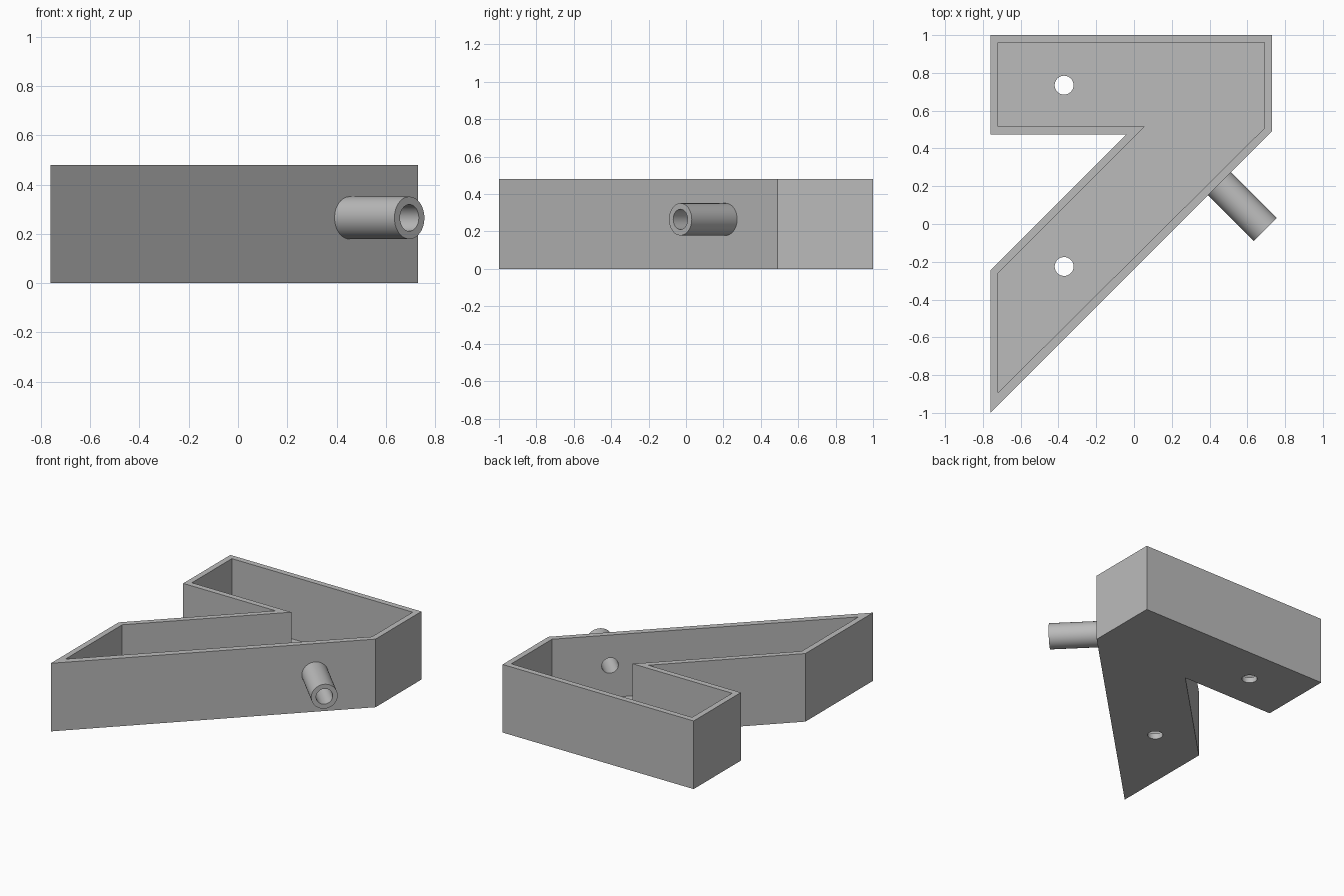
import bpy, bmesh, math
from mathutils import Vector

if "Cube" in bpy.data.objects:
    bpy.data.objects.remove(bpy.data.objects["Cube"])

HEIGHT, FLOOR = 0.48, 0.04
OUTER = [(-0.76, 1), (-0.76, 0.475), (-0.04, 0.475), (-0.76, -0.245),
         (-0.76, -1), (0.73, 0.49), (0.73, 1)]
INNER = [(-0.72, 0.96), (-0.72, 0.515), (0.056, 0.515), (-0.72, -0.261),
         (-0.72, -0.893), (0.69, 0.507), (0.69, 0.96)]

grey = bpy.data.materials.new("grey")
grey.diffuse_color = (0.5, 0.5, 0.5, 1)
grey.use_nodes = True
grey.node_tree.nodes["Principled BSDF"].inputs["Base Color"].default_value = grey.diffuse_color


def add_object(name, bm):
    bmesh.ops.recalc_face_normals(bm, faces=bm.faces)
    mesh = bpy.data.meshes.new(name)
    bm.to_mesh(mesh)
    bm.free()
    obj = bpy.data.objects.new(name, mesh)
    bpy.context.collection.objects.link(obj)
    mesh.materials.append(grey)
    return obj


def prism(name, outline, z0, z1):
    bm = bmesh.new()
    face = bm.faces.new([bm.verts.new((x, y, z0)) for x, y in outline])
    top = bmesh.ops.extrude_face_region(bm, geom=[face])["geom"]
    verts = [v for v in top if isinstance(v, bmesh.types.BMVert)]
    bmesh.ops.translate(bm, verts=verts, vec=(0, 0, z1 - z0))
    return add_object(name, bm)


def rod(name, start, end, radius):
    start, end = Vector(start), Vector(end)
    bm = bmesh.new()
    bmesh.ops.create_cone(bm, cap_ends=True, segments=48, radius1=radius,
                          radius2=radius, depth=(end - start).length)
    obj = add_object(name, bm)
    obj.location = (start + end) / 2
    obj.rotation_euler = (end - start).to_track_quat("Z", "Y").to_euler()
    return obj


def cut(obj, cutter):
    mod = obj.modifiers.new(cutter.name, "BOOLEAN")
    mod.operation, mod.solver, mod.object = "DIFFERENCE", "EXACT", cutter
    cutter.hide_render = True
    cutter.hide_set(True)


# Seven-shaped open tray
tray = prism("tray", OUTER, 0, HEIGHT)
cut(tray, prism("cavity_cutter", INNER, FLOOR, HEIGHT + 0.1))

# Mounting holes through the floor
for i, y in enumerate((0.735, -0.225)):
    cut(tray, rod(f"floor_hole_cutter_{i}", (-0.37, y, -0.1), (-0.37, y, 0.2), 0.05))


# Spout leaving the slanted wall at a right angle
def along(d):
    s = d / math.sqrt(2)
    return (0.4525 + s, 0.2125 - s, 0.265)


spout = rod("spout", along(-0.005), along(0.343), 0.086)
bore = rod("bore_cutter", along(-0.15), along(0.5), 0.054)
cut(tray, bore)
cut(spout, bore)

# Apply the cuts, remove the cutters, smooth the round surfaces
bpy.context.view_layer.update()
graph = bpy.context.evaluated_depsgraph_get()
for obj, mesh in [(o, bpy.data.meshes.new_from_object(o.evaluated_get(graph)))
                  for o in (tray, spout)]:
    obj.modifiers.clear()
    obj.data = mesh
for obj in [o for o in bpy.data.objects if o.name.split(".")[0].find("cutter") >= 0]:
    bpy.data.objects.remove(obj)
for obj in (tray, spout):
    obj.select_set(True)
bpy.context.view_layer.objects.active = tray
bpy.ops.object.shade_smooth_by_angle(angle=math.radians(30))
